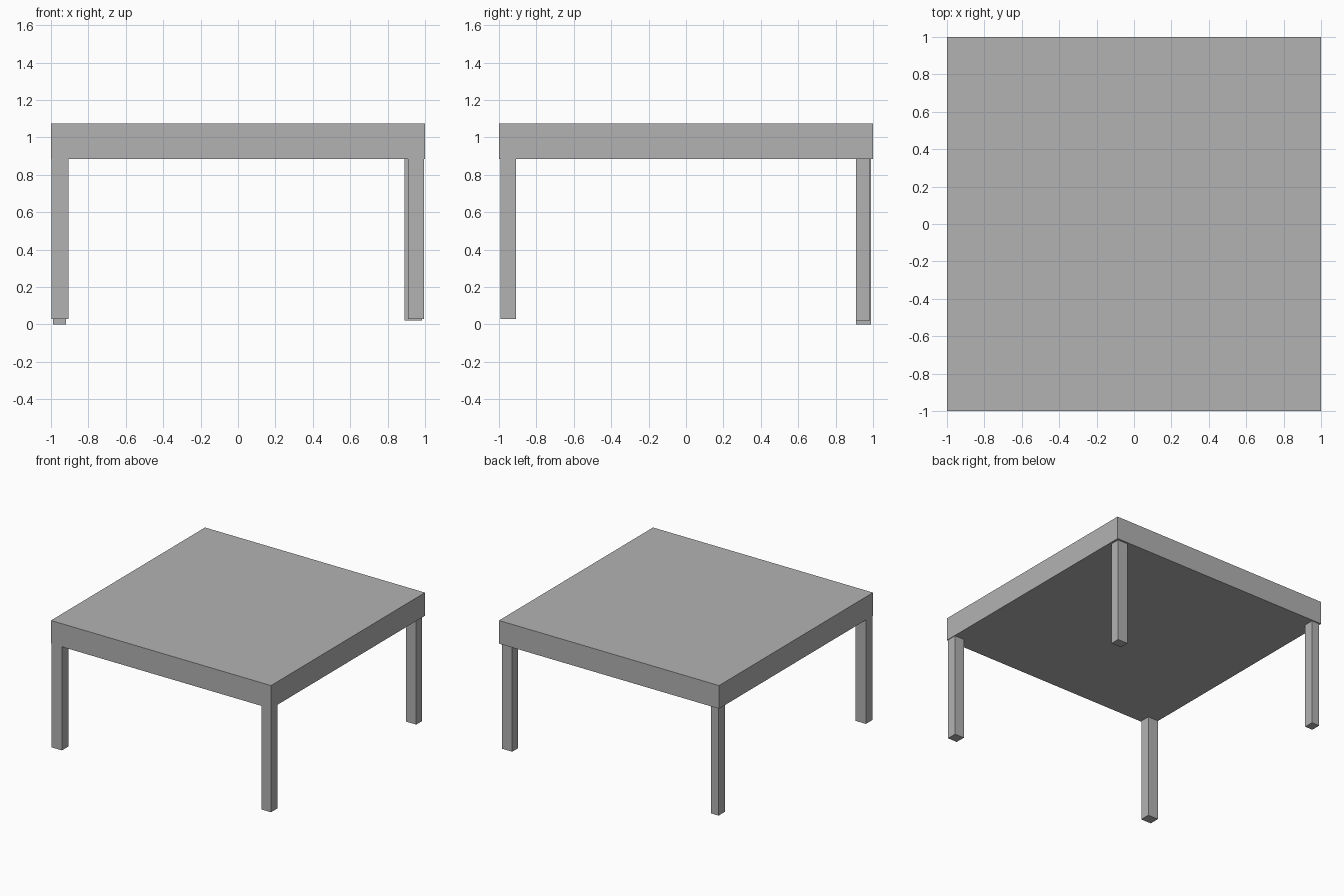
import bpy
from mathutils import Vector

cube = bpy.data.objects.get("Cube")
if cube:
    bpy.data.objects.remove(cube, do_unlink=True)

grey = bpy.data.materials.new("plain grey")
grey.use_nodes = True
grey.diffuse_color = (0.448, 0.448, 0.448, 1)
grey.node_tree.nodes["Principled BSDF"].inputs["Base Color"].default_value = grey.diffuse_color


def box(name, low, high):
    """Add a flat-shaded box between two opposite corners."""
    low, high = Vector(low), Vector(high)
    bpy.ops.mesh.primitive_cube_add(size=1, location=(low + high) / 2)
    obj = bpy.context.object
    obj.name = name
    obj.scale = high - low
    bpy.ops.object.transform_apply(location=False, rotation=False, scale=True)
    obj.data.materials.append(grey)
    return obj


UNDERSIDE = 0.885

# Thick square top
box("table_top", (-1, -1, UNDERSIDE), (1, 1, 1.075))

# Four slightly uneven legs: x range, y range, foot height
legs = {
    "front_right_leg": ((-0.998, -0.905), (-0.993, -0.91), 0.03),
    "front_left_leg": ((0.91, 0.995), (-0.993, -0.91), 0.03),
    "back_right_leg": ((-0.99, -0.92), (0.91, 0.99), 0.0),
    "back_left_leg": ((0.89, 0.983), (0.91, 0.985), 0.02),
}
for name, (xs, ys, foot) in legs.items():
    box(name, (xs[0], ys[0], foot), (xs[1], ys[1], UNDERSIDE))
